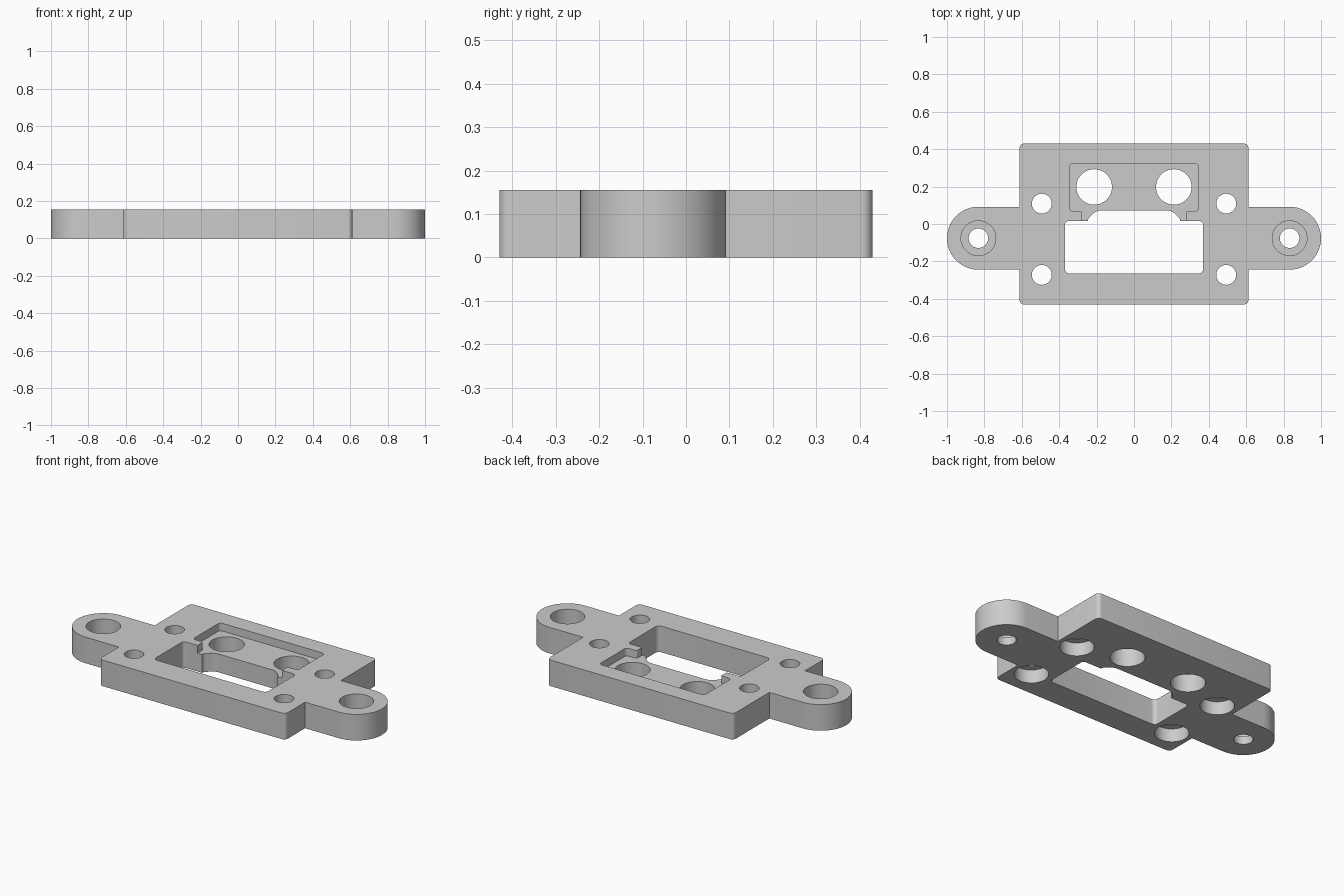
import bpy, bmesh, math
from mathutils import Vector

if "Cube" in bpy.data.objects:
    bpy.data.objects.remove(bpy.data.objects["Cube"])

H = 0.155          # plate thickness
EAR_Y = -0.076     # centre line of the mounting ears

grey = bpy.data.materials.new("plain grey")
grey.diffuse_color = (0.6, 0.6, 0.6, 1)
grey.use_nodes = True
grey.node_tree.nodes["Principled BSDF"].inputs["Base Color"].default_value = grey.diffuse_color


def rounded(corners):
    """Outline from (x, y, radius) corners, each rounded by an arc."""
    out = []
    n = len(corners)
    for i, (x, y, r) in enumerate(corners):
        p = Vector((x, y))
        if r == 0:
            out.append(p)
            continue
        a = (Vector(corners[i - 1][:2]) - p).normalized()
        b = (Vector(corners[(i + 1) % n][:2]) - p).normalized()
        half = math.acos(max(-1, min(1, a.dot(b)))) / 2
        c = p + (a + b).normalized() * (r / math.sin(half))
        t = r / math.tan(half)
        s, e = p + a * t - c, p + b * t - c
        start = math.atan2(s.y, s.x)
        sweep = math.atan2(s.x * e.y - s.y * e.x, s.dot(e))
        steps = 20 if r > 0.1 else 6
        for k in range(steps + 1):
            ang = start + sweep * k / steps
            out.append(c + Vector((math.cos(ang), math.sin(ang))) * r)
    return [p for i, p in enumerate(out) if (p - out[i - 1]).length > 1e-4]


def mirrored(right):
    """Close a right-hand half outline across x = 0."""
    return rounded(right + [(-x, y, r) for x, y, r in reversed(right)])


def circle(x, y, r, n=48):
    return [Vector((x + r * math.cos(2 * math.pi * k / n),
                    y + r * math.sin(2 * math.pi * k / n))) for k in range(n)]


def prism(name, outline, z0, z1):
    """Closed upright solid with the given outline."""
    bm = bmesh.new()
    low = [bm.verts.new((p.x, p.y, z0)) for p in outline]
    high = [bm.verts.new((p.x, p.y, z1)) for p in outline]
    bm.faces.new(low)
    bm.faces.new(high)
    for i in range(len(low)):
        bm.faces.new((low[i - 1], low[i], high[i], high[i - 1]))
    bmesh.ops.recalc_face_normals(bm, faces=bm.faces[:])
    mesh = bpy.data.meshes.new(name)
    bm.to_mesh(mesh)
    bm.free()
    mesh.materials.append(grey)
    ob = bpy.data.objects.new(name, mesh)
    bpy.context.collection.objects.link(ob)
    return ob


# plate with two round-ended ears
plate = prism("mounting_plate", mirrored([
    (0.612, -0.43, 0.025), (0.612, EAR_Y - 0.168, 0), (1, EAR_Y - 0.168, 0.168),
    (1, EAR_Y + 0.168, 0.168), (0.612, EAR_Y + 0.168, 0), (0.612, 0.43, 0.025)]), 0, H)

LOW, HIGH = -0.1, H + 0.1
cutters = [
    # shallow pocket behind the window, open to it through a neck
    prism("pocket_cutter", mirrored([
        (0.277, -0.05, 0), (0.277, 0.068, 0.01),
        (0.345, 0.068, 0.02), (0.345, 0.323, 0.02)]), H - 0.046, HIGH),
    # through window with a raised upper edge
    prism("window_cutter", mirrored([
        (0.37, -0.265, 0.025), (0.37, 0.016, 0.02), (0.247, 0.016, 0),
        (0.245, 0.03, 0.03), (0.2, 0.072, 0.06)]), LOW, HIGH),
]
for s in (-1, 1):
    # large holes in the pocket floor
    cutters.append(prism("large_hole_cutter", circle(s * 0.213, 0.198, 0.095), LOW, HIGH))
    # ear holes, counterbored from above
    cutters.append(prism("ear_hole_cutter", circle(s * 0.832, EAR_Y, 0.052), LOW, HIGH))
    cutters.append(prism("ear_bore_cutter", circle(s * 0.832, EAR_Y, 0.093), H - 0.108, HIGH))
    # plate holes, counterbored from below
    for y in (0.109, -0.272):
        cutters.append(prism("plate_hole_cutter", circle(s * 0.493, y, 0.053), LOW, HIGH))
        cutters.append(prism("plate_bore_cutter", circle(s * 0.493, y, 0.093), LOW, 0.08))

bpy.context.view_layer.objects.active = plate
for cutter in cutters:
    mod = plate.modifiers.new("cut", "BOOLEAN")
    mod.operation = "DIFFERENCE"
    mod.solver = "EXACT"
    mod.object = cutter
    bpy.ops.object.modifier_apply(modifier=mod.name)
    bpy.data.objects.remove(cutter)

# smooth the round walls, keep the rims sharp
bpy.ops.object.select_all(action="DESELECT")
plate.select_set(True)
bpy.ops.object.shade_smooth_by_angle(angle=math.radians(30))
